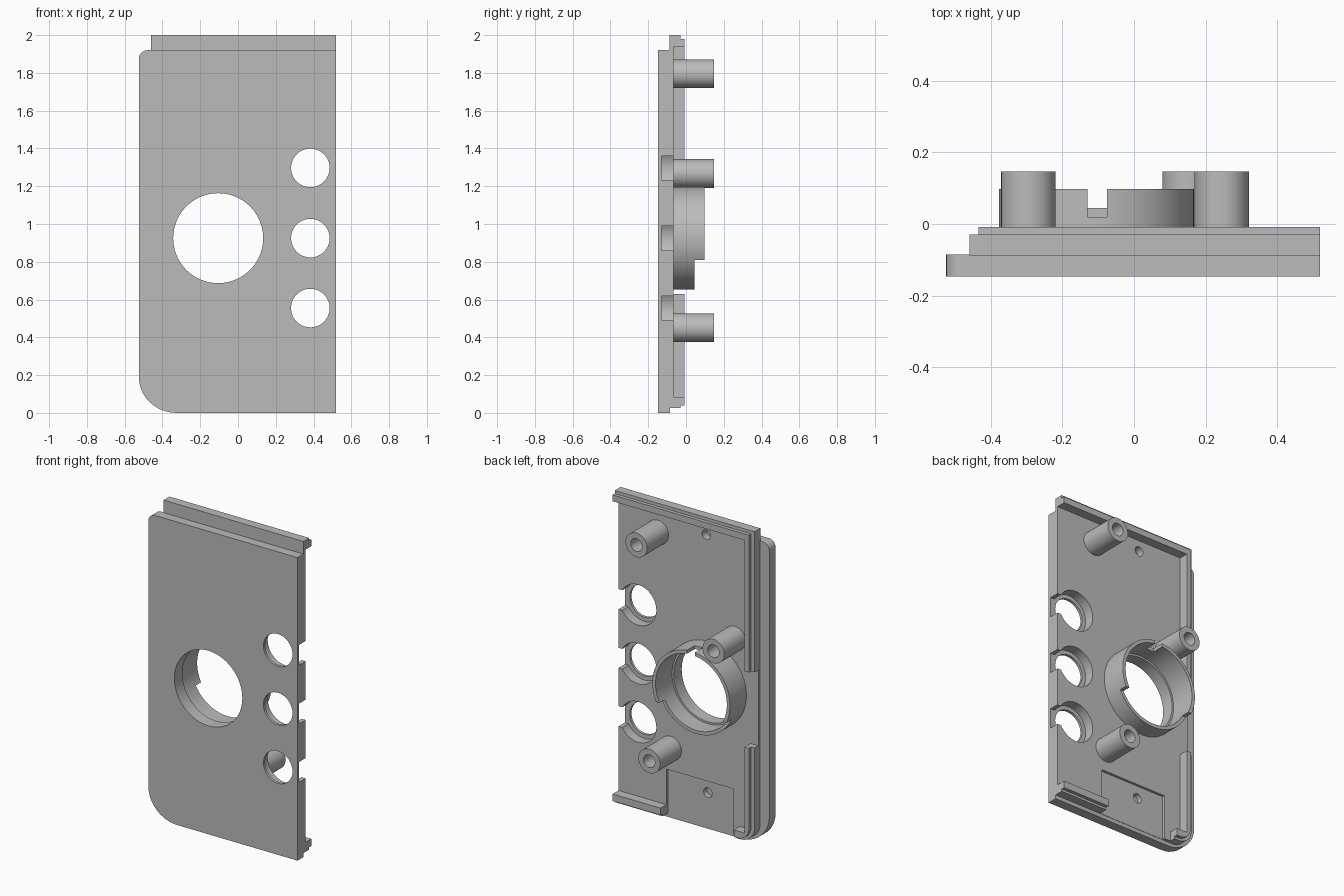
import bpy, bmesh, math
from mathutils import Matrix, Vector

old = bpy.data.objects.get("Cube")
if old:
    bpy.data.objects.remove(old, do_unlink=True)

grey = bpy.data.materials.new("plain grey")
grey.use_nodes = True
grey.diffuse_color = (0.5, 0.5, 0.5, 1)
grey.node_tree.nodes["Principled BSDF"].inputs["Base Color"].default_value = (0.5, 0.5, 0.5, 1)


def finish(name, bm):
    bmesh.ops.recalc_face_normals(bm, faces=bm.faces)
    mesh = bpy.data.meshes.new(name)
    bm.to_mesh(mesh)
    bm.free()
    mesh.materials.append(grey)
    ob = bpy.data.objects.new(name, mesh)
    bpy.context.collection.objects.link(ob)
    return ob


def slab(name, outline, y0, y1):
    """Extrude an x-z outline from y0 to y1."""
    bm = bmesh.new()
    face = bm.faces.new([bm.verts.new((x, y0, z)) for x, z in outline])
    new = bmesh.ops.extrude_face_region(bm, geom=[face])["geom"]
    verts = [v for v in new if isinstance(v, bmesh.types.BMVert)]
    bmesh.ops.translate(bm, verts=verts, vec=(0, y1 - y0, 0))
    return finish(name, bm)


def box(name, x0, x1, y0, y1, z0, z1):
    return slab(name, [(x0, z0), (x1, z0), (x1, z1), (x0, z1)], y0, y1)


def rod(name, x, z, r, y0, y1, sides=64):
    bm = bmesh.new()
    spin = Matrix.Translation((x, (y0 + y1) / 2, z)) @ Matrix.Rotation(math.pi / 2, 4, 'X')
    bmesh.ops.create_cone(bm, cap_ends=True, segments=sides, radius1=r, radius2=r,
                          depth=y1 - y0, matrix=spin)
    return finish(name, bm)


def combine(ob, tool, mode='DIFFERENCE'):
    mod = ob.modifiers.new("combine", 'BOOLEAN')
    mod.operation, mod.object, mod.solver = mode, tool, 'EXACT'
    bpy.context.view_layer.objects.active = ob
    bpy.ops.object.modifier_apply(modifier=mod.name)
    bpy.data.objects.remove(tool, do_unlink=True)


def arc(cx, cz, rx, rz, a0, a1, n=10):
    steps = [math.radians(a0 + (a1 - a0) * i / n) for i in range(n + 1)]
    return [(cx + rx * math.cos(a), cz + rz * math.sin(a)) for a in steps]


def panel(left, bottom, top, rx, rz, top_r):
    """Outline with a swept lower corner and an optional small upper one."""
    pts = [(0.52, top), (0.52, bottom)]
    pts += arc(left + rx, bottom + rz, rx, rz, 270, 180)
    pts += arc(left + top_r, top - top_r, top_r, top_r, 180, 90, 6) if top_r else [(left, top)]
    return pts


# Stepped shell: front plate and two narrower tiers behind it
shell = slab("faceplate_shell", panel(-0.525, 0, 1.92, 0.2, 0.19, 0.045), -0.147, -0.085)
combine(shell, slab("tier", panel(-0.46, 0.025, 2.0, 0.1, 0.1, 0), -0.088, -0.03), 'UNION')
combine(shell, slab("tier", panel(-0.435, 0.04, 1.98, 0.08, 0.08, 0), -0.032, -0.008), 'UNION')

# Cavity, gaps in the rim, and shallow pocket in the floor
FLOOR = -0.067
combine(shell, box("cut", -0.405, 0.6, FLOOR, 0.2, 0.085, 1.94))
combine(shell, box("cut", -0.6, -0.38, FLOOR, 0.2, 0.63, 1.11))
combine(shell, box("cut", -0.33, 0.185, FLOOR, 0.2, -0.1, 0.12))
combine(shell, box("cut", -0.285, 0.185, -0.083, 0.2, -0.1, 0.31))

# Large round opening and blind screw holes
CX, CZ = -0.105, 0.925
combine(shell, rod("cut", CX, CZ, 0.238, -0.3, 0.3, 96))
for z in (0.23, 1.87):
    combine(shell, rod("cut", -0.095, z, 0.03, -0.115, 0.1, 32))

# Three side openings with a rear counterbore and a slot to the edge
for z in (0.555, 0.925, 1.297):
    combine(shell, rod("cut", 0.383, z, 0.102, -0.3, 0.3))
    combine(shell, rod("cut", 0.383, z, 0.128, -0.13, 0.1))
    combine(shell, box("cut", 0.4, 0.6, -0.13, 0.1, z - 0.064, z + 0.064))

# Collar around the large opening, lower at the bottom, notched at the top
collar = rod("collar", CX, CZ, 0.272, FLOOR - 0.004, 0.098, 96)
combine(collar, rod("cut", CX, CZ, 0.25, -0.3, 0.3, 96))
combine(collar, box("cut", -0.6, 0.4, 0.045, 0.3, 0.5, 0.81))
combine(collar, box("cut", -0.13, -0.075, 0.02, 0.3, 1.0, 1.4))

# Hollow screw posts
posts = []
for name, x, z in (("upper_post", 0.245, 1.795), ("middle_post", -0.295, 1.267),
                   ("lower_post", 0.155, 0.45)):
    post = rod(name, x, z, 0.076, FLOOR - 0.004, 0.147)
    combine(post, rod("cut", x, z, 0.04, FLOOR + 0.01, 0.3, 40))
    posts.append(post)
# Keep the middle post clear of the collar's bore
combine(posts[1], rod("cut", CX, CZ, 0.25, -0.3, 0.3, 96))

bpy.ops.object.select_all(action='DESELECT')
for ob in [shell, collar] + posts:
    ob.select_set(True)
bpy.context.view_layer.objects.active = shell
bpy.ops.object.shade_smooth_by_angle(angle=math.radians(30))
